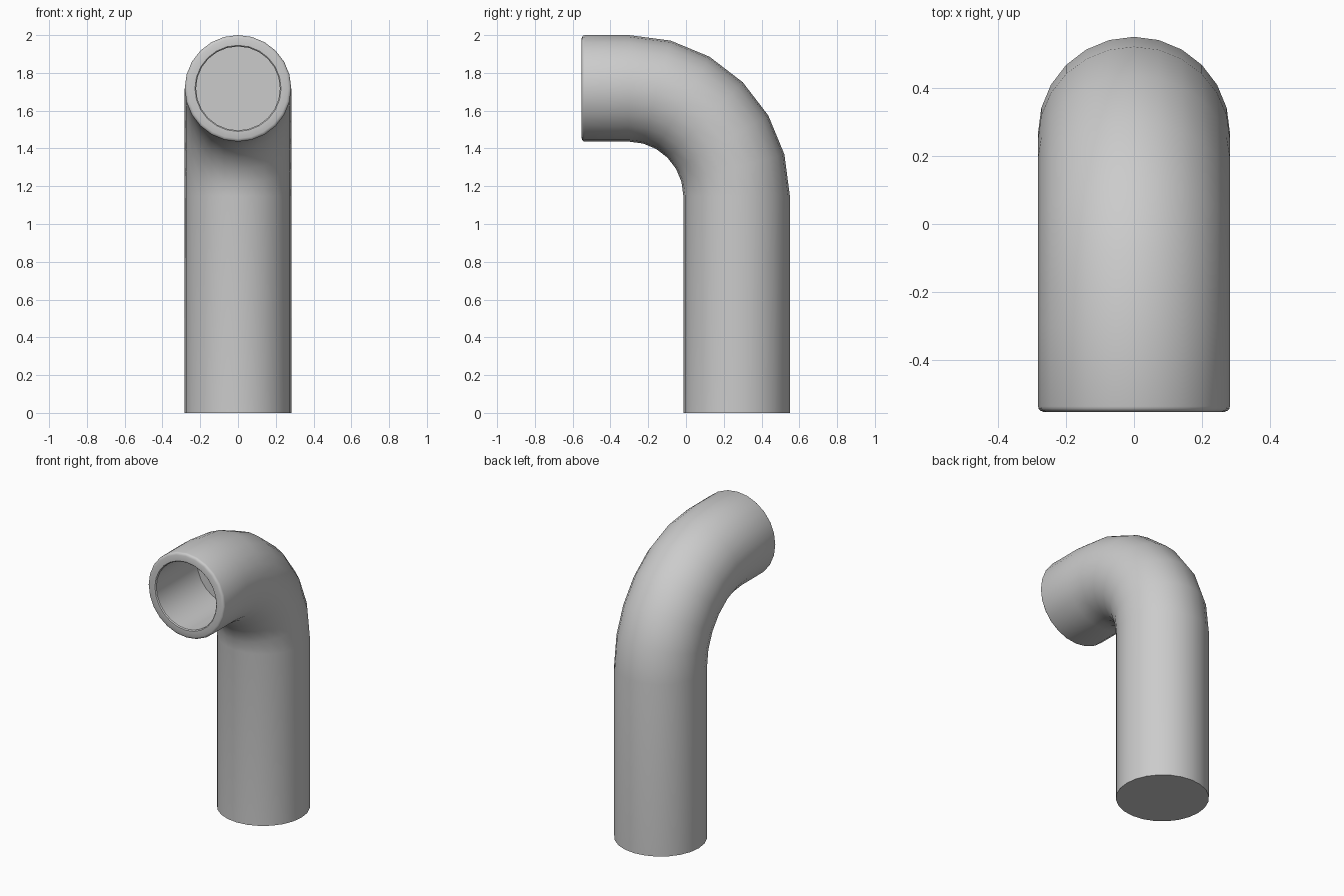
import bpy, bmesh
from math import sin, cos, pi, radians

if "Cube" in bpy.data.objects:
    bpy.data.objects.remove(bpy.data.objects["Cube"])

SIDES = 24
R, BORE = 0.282, 0.222        # outer and inner pipe radius
BEND_Y, BEND_Z, BEND_R = -0.302, 1.148, 0.57
FRONT = -0.552                # y of the open mouth

# Stations along the pipe: centre y, centre z, bend angle, radius
axis_z = BEND_Z + BEND_R
stations = [(BEND_Y + BEND_R, 0.0, 0.0, R)]
for i in range(7):
    a = radians(15 * i)
    stations.append((BEND_Y + BEND_R * cos(a), BEND_Z + BEND_R * sin(a), a, R))
# Rounded outer lip, flat rim, slightly rounded inner lip, blind bore
mouth = [(FRONT + 0.016, R), (FRONT + 0.009, R - 0.002), (FRONT + 0.004, R - 0.006),
         (FRONT, R - 0.016), (FRONT, BORE + 0.006), (FRONT + 0.006, BORE),
         (-0.115, BORE)]
stations += [(y, axis_z, pi / 2, r) for y, r in mouth]

bm = bmesh.new()


def ring(y, z, a, r):
    verts = []
    for k in range(SIDES):
        t = 2 * pi * k / SIDES
        out = r * cos(t)
        verts.append(bm.verts.new((r * sin(t), y + out * cos(a), z + out * sin(a))))
    return verts


# Skin the pipe and close the base and the bottom of the bore
rings = [ring(*s) for s in stations]
for lo, hi in zip(rings, rings[1:]):
    for k in range(SIDES):
        n = (k + 1) % SIDES
        bm.faces.new((lo[k], lo[n], hi[n], hi[k]))
bm.faces.new(rings[0])
bm.faces.new(rings[-1])
bmesh.ops.recalc_face_normals(bm, faces=bm.faces)

mesh = bpy.data.meshes.new("bent_pipe")
bm.to_mesh(mesh)
bm.free()
pipe = bpy.data.objects.new("bent_pipe", mesh)
bpy.context.collection.objects.link(pipe)
bpy.context.view_layer.objects.active = pipe
pipe.select_set(True)
bpy.ops.object.shade_smooth_by_angle(angle=radians(40))
